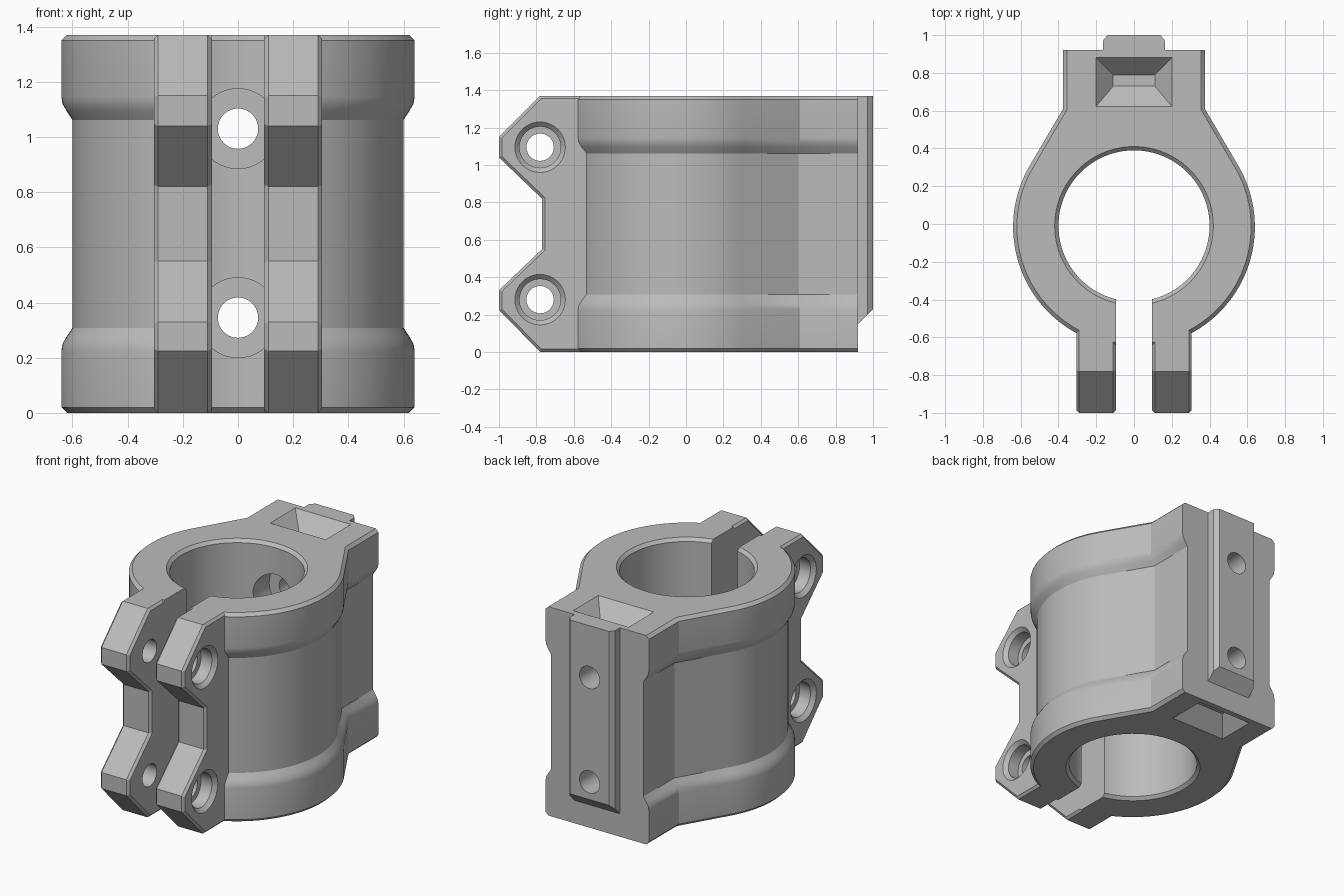
import bpy, bmesh, math
from mathutils import Matrix

if "Cube" in bpy.data.objects:
    bpy.data.objects.remove(bpy.data.objects["Cube"], do_unlink=True)

HEIGHT = 1.37
CY = -0.015          # centre of the tube
R_OUT = 0.64
BACK = 0.92

grey = bpy.data.materials.new("grey plastic")
grey.use_nodes = True
colour = (0.5, 0.5, 0.5, 1)
grey.diffuse_color = colour
grey.node_tree.nodes["Principled BSDF"].inputs["Base Color"].default_value = colour


def loft(name, rings, matrix=Matrix()):
    """Solid made by joining a stack of closed rings of 3D points."""
    bm = bmesh.new()
    loops = [[bm.verts.new(p) for p in ring] for ring in rings]
    n = len(loops[0])
    for a, b in zip(loops, loops[1:]):
        for i in range(n):
            j = (i + 1) % n
            bm.faces.new((a[i], a[j], b[j], b[i]))
    bm.faces.new(loops[0][::-1])
    bm.faces.new(loops[-1])
    bm.transform(matrix)
    bmesh.ops.recalc_face_normals(bm, faces=bm.faces)
    mesh = bpy.data.meshes.new(name)
    bm.to_mesh(mesh)
    bm.free()
    mesh.materials.append(grey)
    ob = bpy.data.objects.new(name, mesh)
    bpy.context.collection.objects.link(ob)
    return ob


def lathe(name, profile, matrix, sides=64):
    """Solid of revolution about z from (z, radius) pairs."""
    turn = [2 * math.pi * i / sides for i in range(sides)]
    return loft(name, [[(r * math.cos(t), r * math.sin(t), z) for t in turn]
                       for z, r in profile], matrix)


def rect(w, y0, y1, z):
    return [(-w, y0, z), (w, y0, z), (w, y1, z), (-w, y1, z)]


def combine(target, other, operation):
    mod = target.modifiers.new(other.name, 'BOOLEAN')
    mod.operation, mod.object, mod.solver = operation, other, 'EXACT'
    bpy.context.view_layer.objects.active = target
    bpy.ops.object.modifier_apply(modifier=mod.name)
    bpy.data.objects.remove(other, do_unlink=True)


def outline(d, z, steps=40):
    """Round front running tangentially into a square block at the back."""
    a = math.radians(30.4)
    r, w = R_OUT + d, 0.375 + d
    corner = CY + (r - math.cos(a) * w) / math.sin(a)
    half = [(w, BACK), (w, corner)]
    for i in range(steps + 1):
        t = a + (-math.pi / 2 - a) * i / steps
        half.append((r * math.cos(t), CY + r * math.sin(t)))
    full = half + [(-x, y) for x, y in half[-2::-1]]
    return [(x, y, z) for x, y in full]


# Body with a raised band at each end
levels = [(0, -0.02), (0.02, 0), (0.225, 0), (0.25, -0.004),
          (0.275, -0.018), (0.308, -0.04)]
levels += [(HEIGHT - z, d) for z, d in levels[::-1]]
clamp = loft("clamp_body", [outline(d, z) for z, d in levels])

# Tube bore with chamfered ends, and the front slot
combine(clamp, lathe("bore", [(-0.02, 0.44), (0.02, 0.40), (HEIGHT - 0.02, 0.40),
                              (HEIGHT + 0.02, 0.44)],
                     Matrix.Translation((0, -0.01, 0)), 96), 'DIFFERENCE')
combine(clamp, loft("slot", [rect(0.095, -1.2, -0.2, -0.1),
                             rect(0.095, -1.2, -0.2, HEIGHT + 0.1)]), 'DIFFERENCE')

# Pair of notched ears with chamfered edges
lower = [(-0.5, 0), (-0.78, 0), (-1.0, 0.225), (-1.0, 0.33), (-0.77, 0.55)]
side = lower + [(-0.77, 0.82), (-1.0, 1.04), (-1.0, 1.15), (-0.78, HEIGHT), (-0.5, HEIGHT)]
for s in (1, -1):
    ear = loft("ear", [[(s * x, y, z) for y, z in side] for x in (0.095, 0.305)])
    bm = bmesh.new()
    bm.from_mesh(ear.data)
    rim = [e for e in bm.edges
           if abs(e.verts[0].co.x - e.verts[1].co.x) < 1e-4
           and min(v.co.y for v in e.verts) < -0.6]
    bmesh.ops.bevel(bm, geom=rim, offset=0.015, segments=1, affect='EDGES')
    bm.to_mesh(ear.data)
    bm.free()
    combine(clamp, ear, 'UNION')

# Back rail with a sloped lower end
rail_half = [(0.165, 0.88), (0.165, 0.97), (0.14, 1.0)]
rail = rail_half + [(-x, y) for x, y in rail_half[::-1]]
combine(clamp, loft("rail", [[(x, y, 0.15 + y - BACK) for x, y in rail],
                             [(x, y, HEIGHT) for x, y in rail]]), 'UNION')

# Counterbored clamp bolt holes through the ears
bolt = [(0, 0.073), (0.2, 0.073), (0.201, 0.11), (0.28, 0.11), (0.325, 0.155)]
bolt = [(-z, r) for z, r in bolt[:0:-1]] + bolt[1:]
for z in (0.28, 1.095):
    combine(clamp, lathe("bolt_hole", bolt, Matrix.Translation((0, -0.78, z))
                         @ Matrix.Rotation(math.pi / 2, 4, 'Y'), 40), 'DIFFERENCE')

# Mounting holes from the bore through the rail
for z in (0.345, 1.03):
    combine(clamp, lathe("mount_hole", [(0.2, 0.145), (0.53, 0.145), (0.531, 0.073), (1.1, 0.073)],
                         Matrix.Translation((0, 0, z))
                         @ Matrix.Rotation(-math.pi / 2, 4, 'X'), 40), 'DIFFERENCE')

# Tapered pockets in the top and bottom of the block
for end, s in ((HEIGHT, 1), (0, -1)):
    combine(clamp, loft("pocket", [rect(0.22, 0.60, 0.90, end + s * 0.02),
                                   rect(0.11, 0.73, 0.79, end - s * 0.1)]), 'DIFFERENCE')

bpy.ops.object.select_all(action='DESELECT')
clamp.select_set(True)
bpy.context.view_layer.objects.active = clamp
bpy.ops.object.shade_smooth_by_angle(angle=math.radians(28))
